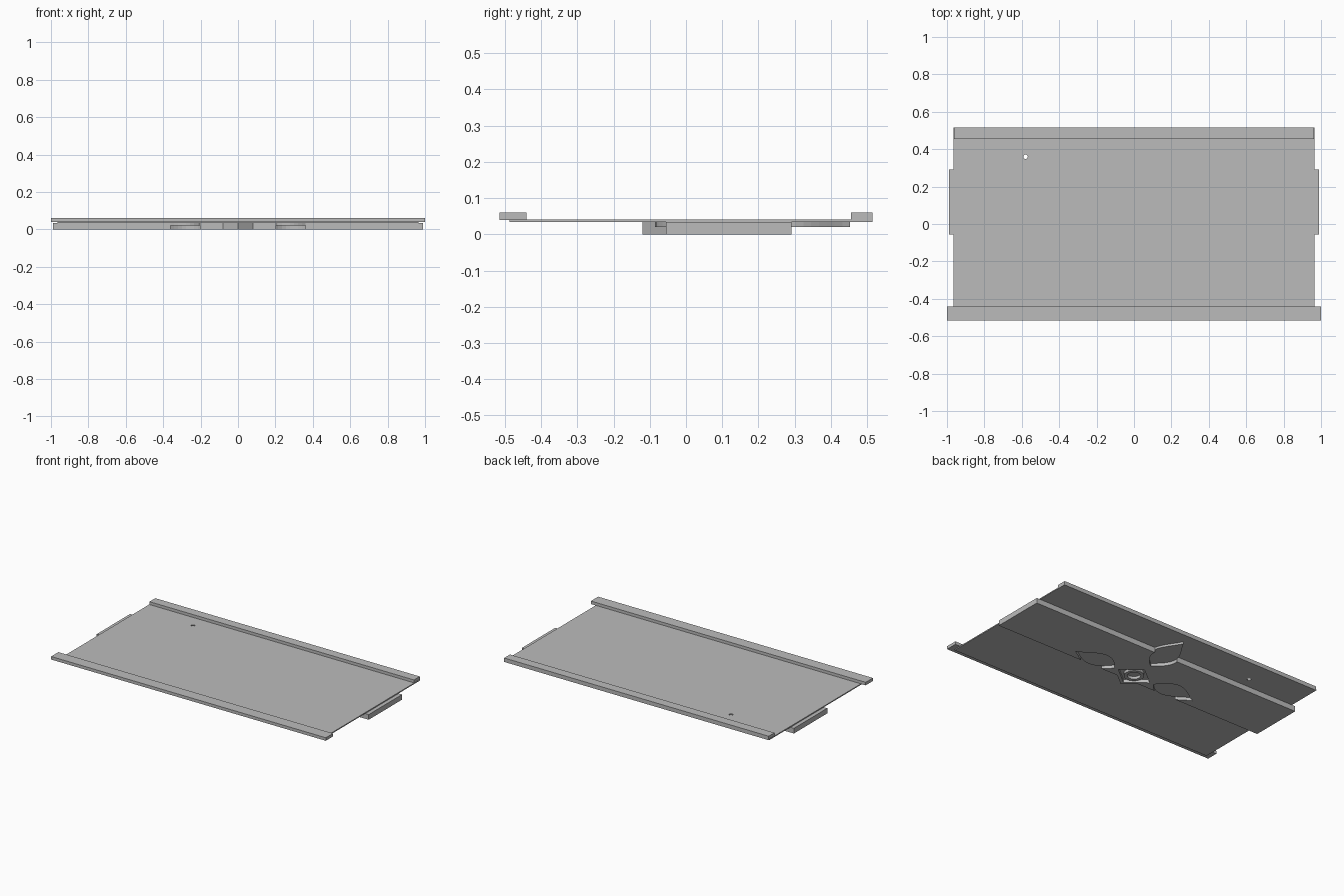
import bpy, bmesh, math
from mathutils import Matrix

if "Cube" in bpy.data.objects:
    bpy.data.objects.remove(bpy.data.objects["Cube"])

grey = bpy.data.materials.new("plain_grey")
grey.use_nodes = True
colour = (0.5, 0.5, 0.5, 1)
grey.diffuse_color = colour
grey.node_tree.nodes["Principled BSDF"].inputs["Base Color"].default_value = colour


def prism(name, outline, z0, z1):
    """Extrude a flat outline from z0 up to z1."""
    bm = bmesh.new()
    base = bm.faces.new([bm.verts.new((x, y, z0)) for x, y in outline])
    top = bmesh.ops.extrude_face_region(bm, geom=[base])["geom"]
    bmesh.ops.translate(bm, vec=(0, 0, z1 - z0),
                        verts=[v for v in top if isinstance(v, bmesh.types.BMVert)])
    bmesh.ops.recalc_face_normals(bm, faces=bm.faces)
    mesh = bpy.data.meshes.new(name)
    bm.to_mesh(mesh)
    bm.free()
    mesh.materials.append(grey)
    obj = bpy.data.objects.new(name, mesh)
    bpy.context.collection.objects.link(obj)
    return obj


def box(name, x, y0, y1, z0, z1):
    return prism(name, [(-x, y0), (x, y0), (x, y1), (-x, y1)], z0, z1)


def cut(target, outline, z0, z1):
    cutter = prism(target.name + "_cutter", outline, z0, z1)
    mod = target.modifiers.new("cut", "BOOLEAN")
    mod.object = cutter
    mod.solver = "EXACT"
    bpy.context.view_layer.objects.active = target
    bpy.ops.object.modifier_apply(modifier=mod.name)
    bpy.data.objects.remove(cutter)


def circle(cx, cy, r, n=24):
    return [(cx + r * math.cos(i * math.tau / n), cy + r * math.sin(i * math.tau / n))
            for i in range(n)]


def diamond(scale):
    return [(0.15 * scale, 0), (0, 0.12 * scale), (-0.15 * scale, 0), (0, -0.12 * scale)]


def leaf(angle, offset):
    """Pointed leaf with curved sides, running outward from the hub."""
    n, start, length, half = 14, 0.15, 0.30, 0.085
    side = [(start + length * i / n, half * math.sin(math.pi * (i / n) ** 0.8) ** 1.2)
            for i in range(1, n)]
    pts = [(start, 0)] + [(x, -y) for x, y in side] + [(start + length, 0)] + side[::-1]
    c, s = math.cos(angle), math.sin(angle)
    return [(x * c - y * s, x * s + y * c + offset) for x, y in pts]


# Main plate with a small through hole, and its two rails
plate = box("plate", 0.965, -0.488, 0.515, 0.034, 0.041)
cut(plate, circle(-0.58, 0.36, 0.012), 0, 0.1)
box("front_rail", 1.0, -0.515, -0.44, 0.04, 0.06)
box("back_rail", 0.963, 0.455, 0.515, 0.04, 0.06)

# Lower slab with leaf recesses and a hub pocket
slab = box("lower_slab", 0.99, -0.055, 0.292, 0, 0.034)
hub = prism("hub", diamond(1), 0, 0.034)
leaves = {"left_leaf": (0, 0), "back_leaf": (math.pi / 2, 0.003), "right_leaf": (math.pi, 0)}
for name, (angle, offset) in leaves.items():
    outline = leaf(angle, offset)
    cut(slab, outline, -0.02, 0.021)
    prism(name, outline, 0.02, 0.034)
for part in (slab, hub):
    cut(part, diamond(0.8), -0.02, 0.021)

# Raised ring in the hub pocket
ring = prism("hub_ring", circle(0, 0, 0.06), 0.003, 0.034)
cut(ring, circle(0, 0, 0.04), -0.02, 0.021)
